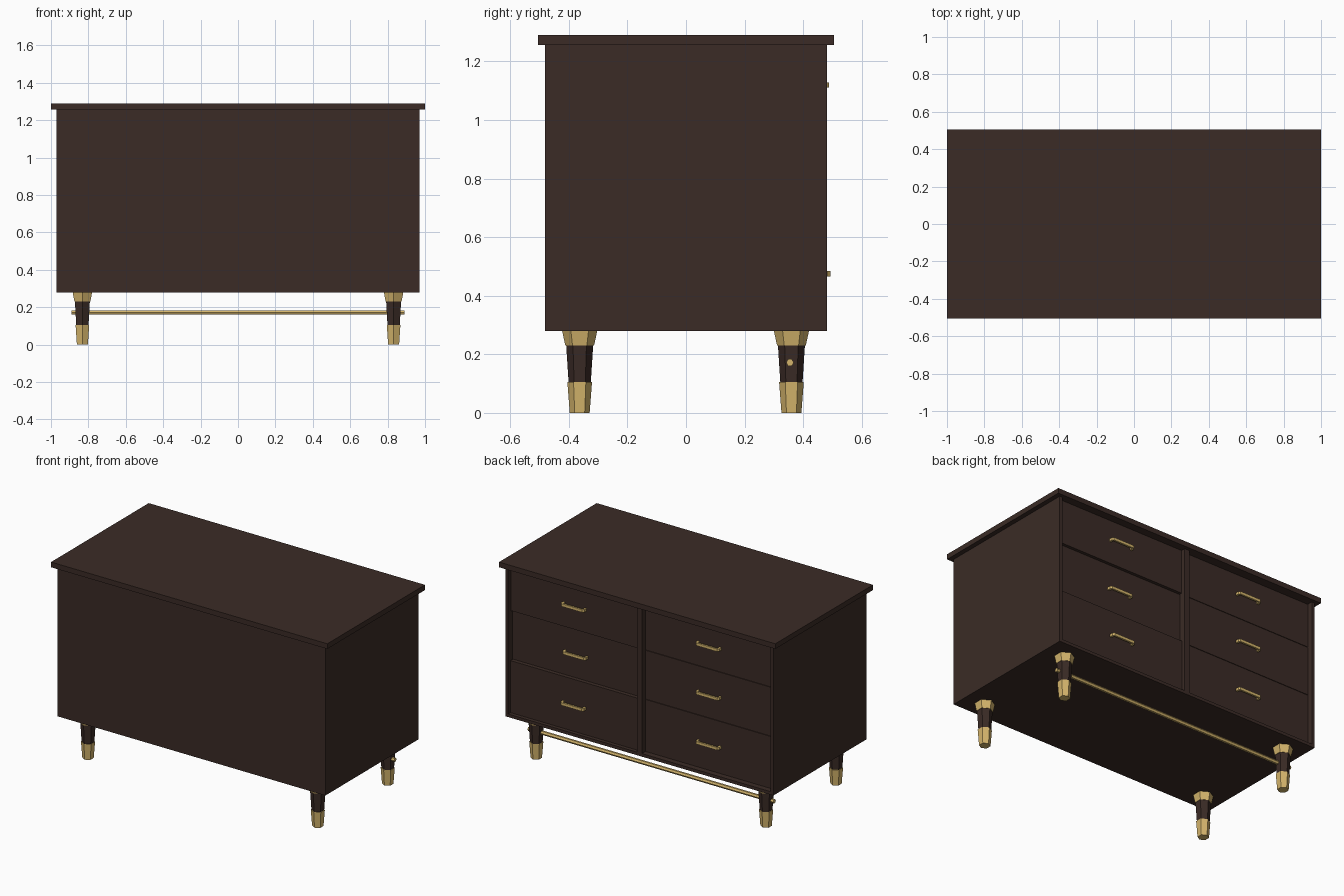
import bpy, bmesh, math
from mathutils import Matrix

if "Cube" in bpy.data.objects:
    bpy.data.objects.remove(bpy.data.objects["Cube"])


def material(name, rgb):
    m = bpy.data.materials.new(name)
    m.diffuse_color = (*rgb, 1)
    m.use_nodes = True
    m.node_tree.nodes["Principled BSDF"].inputs["Base Color"].default_value = m.diffuse_color
    return m


WOOD = material("dark_wood", (0.043, 0.024, 0.019))
BRASS = material("brass", (0.66, 0.46, 0.15))


def finish(name, bm, mat):
    bmesh.ops.recalc_face_normals(bm, faces=bm.faces)
    me = bpy.data.meshes.new(name)
    bm.to_mesh(me)
    bm.free()
    me.materials.append(mat)
    ob = bpy.data.objects.new(name, me)
    bpy.context.collection.objects.link(ob)
    return ob


def box(name, x0, x1, y0, y1, z0, z1, mat=WOOD):
    bm = bmesh.new()
    bmesh.ops.create_cube(bm, size=1)
    for v in bm.verts:
        v.co.x = x1 if v.co.x > 0 else x0
        v.co.y = y1 if v.co.y > 0 else y0
        v.co.z = z1 if v.co.z > 0 else z0
    return finish(name, bm, mat)


def hex_taper(name, x, y, z0, z1, r0, r1, mat):
    # six-sided frustum with corners on the y axis
    bm = bmesh.new()
    rings = []
    for z, r in ((z0, r0), (z1, r1)):
        rings.append([bm.verts.new((x + r * math.sin(k * math.pi / 3),
                                    y + r * math.cos(k * math.pi / 3), z)) for k in range(6)])
    for k in range(6):
        j = (k + 1) % 6
        bm.faces.new((rings[0][k], rings[0][j], rings[1][j], rings[1][k]))
    for ring in rings:
        bm.faces.new(ring)
    return finish(name, bm, mat)


def handle(name, x, y, z):
    # flat bow profile in plan, extruded upwards
    half = [(0.085, -0.002), (0.085, 0.022), (0.075, 0.032)]
    inner = [(0.070, 0.020), (0.073, -0.002)]
    right = inner[::-1]
    pts = half + [(-a, b) for a, b in half[::-1]] + [(-a, b) for a, b in right] + inner
    bm = bmesh.new()
    f = bm.faces.new([bm.verts.new((x + a, y + b, z - 0.009)) for a, b in pts])
    ext = bmesh.ops.extrude_face_region(bm, geom=[f])["geom"]
    for v in ext:
        if isinstance(v, bmesh.types.BMVert):
            v.co.z += 0.018
    return finish(name, bm, BRASS)


# Carcass panels, open on the +y side
W, D, Z0, Z1, T = 0.97, 0.482, 0.28, 1.256, 0.02
box("top_board", -1, 1, -0.505, 0.505, Z1, 1.29)
box("closed_panel", -W, W, -D, -D + T, Z0, Z1)
box("bottom_panel", -W + T, W - T, -D + T, D, Z0, Z0 + T)
for side, s in (("left", -1), ("right", 1)):
    a, b = sorted((s * W, s * (W - T)))
    box(side + "_panel", a, b, -D + T, D, Z0, Z1)
box("center_divider", -0.018, 0.018, -D + T, D, Z0 + T, Z1)

# Drawers, each pushed in by a slightly different amount
rows = [(0.302, 0.642, 0.475), (0.645, 0.964, 0.80), (0.967, 1.254, 1.12)]
fronts = {1: (0.461, 0.440, 0.456), -1: (0.448, 0.448, 0.448)}
for s, ys in fronts.items():
    for i, ((z0, z1, hz), y) in enumerate(zip(rows, ys)):
        tag = ("right" if s > 0 else "left") + f"_{i + 1}"
        a, b = sorted((s * 0.020, s * 0.948))
        box("drawer_" + tag, a, b, -0.44, y, z0, z1)
        handle("handle_" + tag, s * 0.485, y, hz)

# Hexagonal legs with brass collars and feet
for sx in (-1, 1):
    for y in (-0.363, 0.36):
        x = sx * 0.832
        hex_taper("leg_foot", x, y, 0, 0.105, 0.034, 0.042, BRASS)
        hex_taper("leg_shaft", x, y, 0.105, 0.23, 0.038, 0.046, WOOD)
        hex_taper("leg_collar", x, y, 0.23, Z0, 0.049, 0.060, BRASS)

# Brass rail between the legs on the drawer side
rail = hex_taper("leg_rail", 0, 0, -0.89, 0.89, 0.013, 0.013, BRASS)
rail.data.transform(Matrix.Translation((0, 0.355, 0.172)) @ Matrix.Rotation(math.pi / 2, 4, 'Y'))
